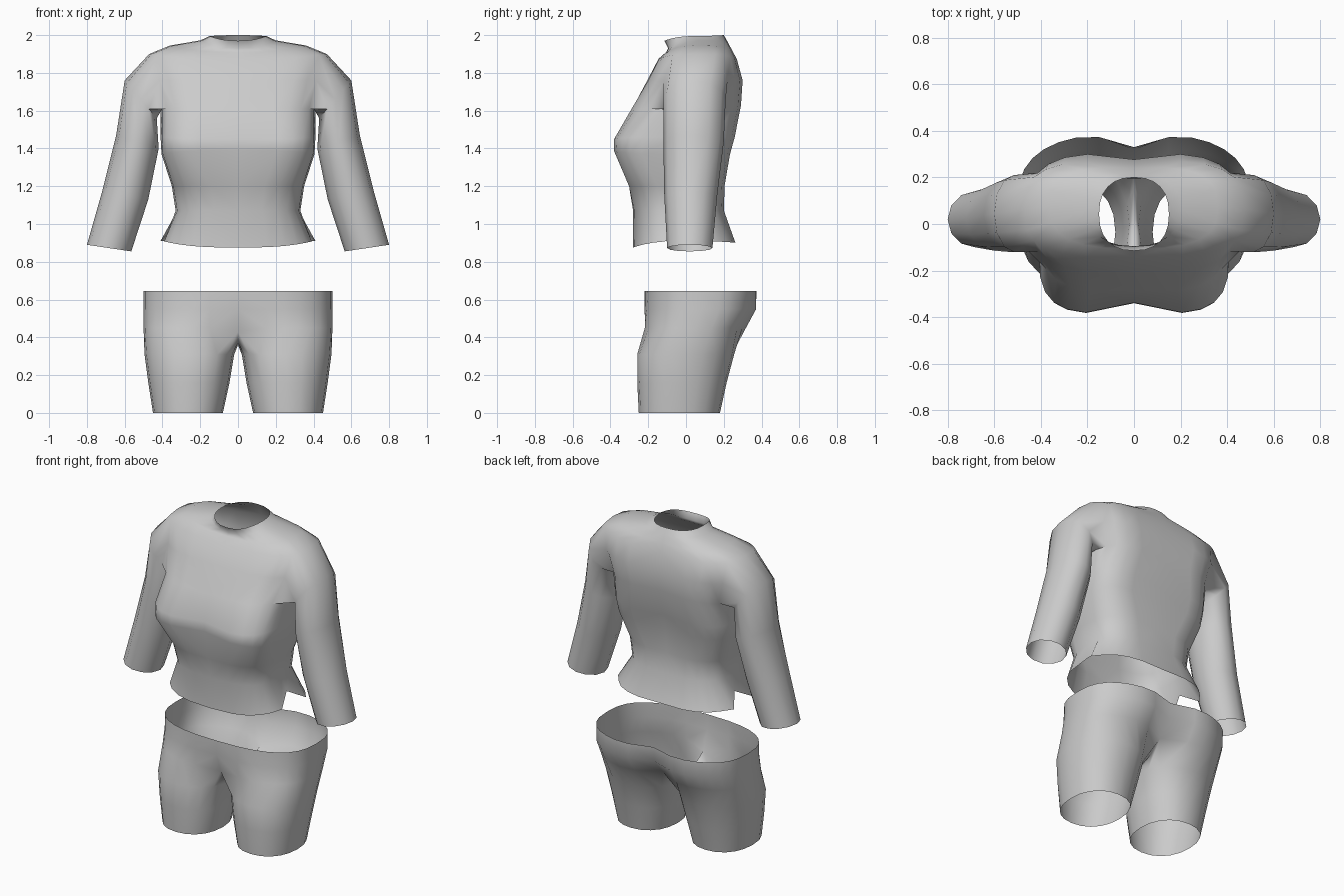
import bpy, bmesh, math

if "Cube" in bpy.data.objects:
    bpy.data.objects.remove(bpy.data.objects["Cube"])

fabric = bpy.data.materials.new("grey_fabric")
fabric.diffuse_color = (0.6, 0.6, 0.6, 1)
fabric.use_nodes = True
fabric.node_tree.nodes["Principled BSDF"].inputs["Base Color"].default_value = fabric.diffuse_color


def spow(v, p):
    return math.copysign(abs(v) ** p, v)


def half_row(bm, n, w, yf, yb, zf, zs, zb, p, nf, nb):
    """Half outline from front centre to back centre, with centre dents nf / nb."""
    yc, ry, row = (yf + yb) / 2, (yb - yf) / 2, []
    for i in range(n):
        t = math.pi * i / (n - 1)
        s, c = math.sin(t), math.cos(t)
        x = w * max(s, 0) ** p if 0 < i < n - 1 else 0
        y = yc - ry * spow(c, p)
        dent = math.exp(-(x / 0.12) ** 2)
        y += dent * (nf if c > 0 else -nb)
        z = zs + ((zf if c > 0 else zb) - zs) * c * c
        row.append(bm.verts.new((x, y, z)))
    return row


def bridge(bm, a, b, closed=False, skip=()):
    n = len(a)
    for i in range(n if closed else n - 1):
        if i not in skip:
            j = (i + 1) % n
            bm.faces.new((a[i], a[j], b[j], b[i]))


def finish(bm, name):
    mesh = bpy.data.meshes.new(name)
    bmesh.ops.recalc_face_normals(bm, faces=bm.faces)
    bm.to_mesh(mesh)
    bm.free()
    mesh.materials.append(fabric)
    ob = bpy.data.objects.new(name, mesh)
    bpy.context.collection.objects.link(ob)
    mod = ob.modifiers.new("mirror", 'MIRROR')
    mod.use_clip = True
    mod.merge_threshold = 0.002
    bpy.ops.object.select_all(action='DESELECT')
    ob.select_set(True)
    bpy.context.view_layer.objects.active = ob
    bpy.ops.object.shade_smooth_by_angle(angle=math.radians(75))


# Shirt body: width, front y, back y, front/side/back z, squareness, dents
shirt = bmesh.new()
body = [
    (0.40, -0.28, 0.27, 0.875, 0.91, 0.90, 0.70, 0.00, 0.01),
    (0.33, -0.28, 0.21, 1.07, 1.07, 1.07, 0.70, 0.00, 0.01),
    (0.35, -0.31, 0.215, 1.20, 1.20, 1.20, 0.68, 0.01, 0.02),
    (0.405, -0.39, 0.24, 1.39, 1.37, 1.37, 0.50, 0.05, 0.03),
    (0.41, -0.388, 0.265, 1.45, 1.46, 1.46, 0.50, 0.05, 0.03),
    (0.41, -0.295, 0.30, 1.61, 1.61, 1.63, 0.60, 0.01, 0.03),
    (0.45, -0.205, 0.307, 1.76, 1.76, 1.76, 0.60, 0.00, 0.03),
    (0.47, -0.145, 0.275, 1.875, 1.90, 1.87, 0.62, 0.00, 0.02),
    (0.36, -0.105, 0.25, 1.91, 1.945, 1.92, 0.70, 0.00, 0.01),
    (0.20, -0.095, 0.22, 1.93, 1.972, 1.965, 0.85, 0.00, 0.00),
    (0.15, -0.115, 0.20, 1.97, 1.995, 2.00, 0.85, 0.00, 0.00),
]
rows = [half_row(shirt, 13, *r) for r in body]
# Gathered hem at the side seam
rows[0][6].co = (0.345, 0.0, 0.97)
rows[0][7].co.x += 0.02
for k in range(len(rows) - 1):
    armhole = range(4, 8) if k in (5, 6) else ()
    bridge(shirt, rows[k], rows[k + 1], skip=armhole)

# Sleeve grown out of the armhole: outer x/z, inner x/z, centre y, half depth
ring = [rows[7][6], rows[7][5], rows[7][4], rows[6][4], rows[5][4], rows[5][5],
        rows[5][6], rows[5][7], rows[5][8], rows[6][8], rows[7][8], rows[7][7]]
for ox, oz, ix, iz, yc, ry in [
    (0.60, 1.76, 0.43, 1.56, 0.045, 0.165),
    (0.645, 1.47, 0.42, 1.40, 0.04, 0.16),
    (0.72, 1.17, 0.475, 1.13, 0.025, 0.14),
    (0.80, 0.89, 0.565, 0.855, 0.02, 0.12),
]:
    new = []
    for k in range(12):
        a = math.tau * k / 12
        f = 0.5 + 0.5 * math.cos(a)
        new.append(shirt.verts.new((ix + (ox - ix) * f, yc - ry * math.sin(a), iz + (oz - iz) * f)))
    bridge(shirt, ring, new, closed=True)
    ring = new
finish(shirt, "shirt")

# Shorts: hip rows from the waist down to the crotch
shorts = bmesh.new()
hips = [half_row(shorts, 17, *r) for r in [
    (0.50, -0.22, 0.39, 0.645, 0.645, 0.645, 0.74, 0.00, 0.06),
    (0.50, -0.225, 0.39, 0.55, 0.55, 0.55, 0.74, 0.01, 0.07),
    (0.50, -0.235, 0.335, 0.45, 0.45, 0.45, 0.74, 0.06, 0.10),
]]
hips[2][0].co.z = 0.43
for a, b in zip(hips, hips[1:]):
    bridge(shorts, a, b)

# Crotch strip closes the leg opening, then the leg rings follow
crotch = [shorts.verts.new((0, y, z)) for y, z in [(0.16, 0.38), (0.03, 0.36), (-0.09, 0.375)]]
ring = hips[2] + crotch
for z, x0, x1, y0, y1 in [(0.31, 0.02, 0.495, -0.258, 0.255),
                          (0.16, 0.045, 0.475, -0.258, 0.215),
                          (0.0, 0.08, 0.45, -0.25, 0.18)]:
    new = []
    for k in range(20):
        a = math.radians(36 + 18 * k)
        new.append(shorts.verts.new(((x0 + x1) / 2 - (x1 - x0) / 2 * spow(math.cos(a), 0.9),
                                     (y0 + y1) / 2 - (y1 - y0) / 2 * spow(math.sin(a), 0.9), z)))
    bridge(shorts, ring, new, closed=True)
    ring = new
finish(shorts, "shorts")
